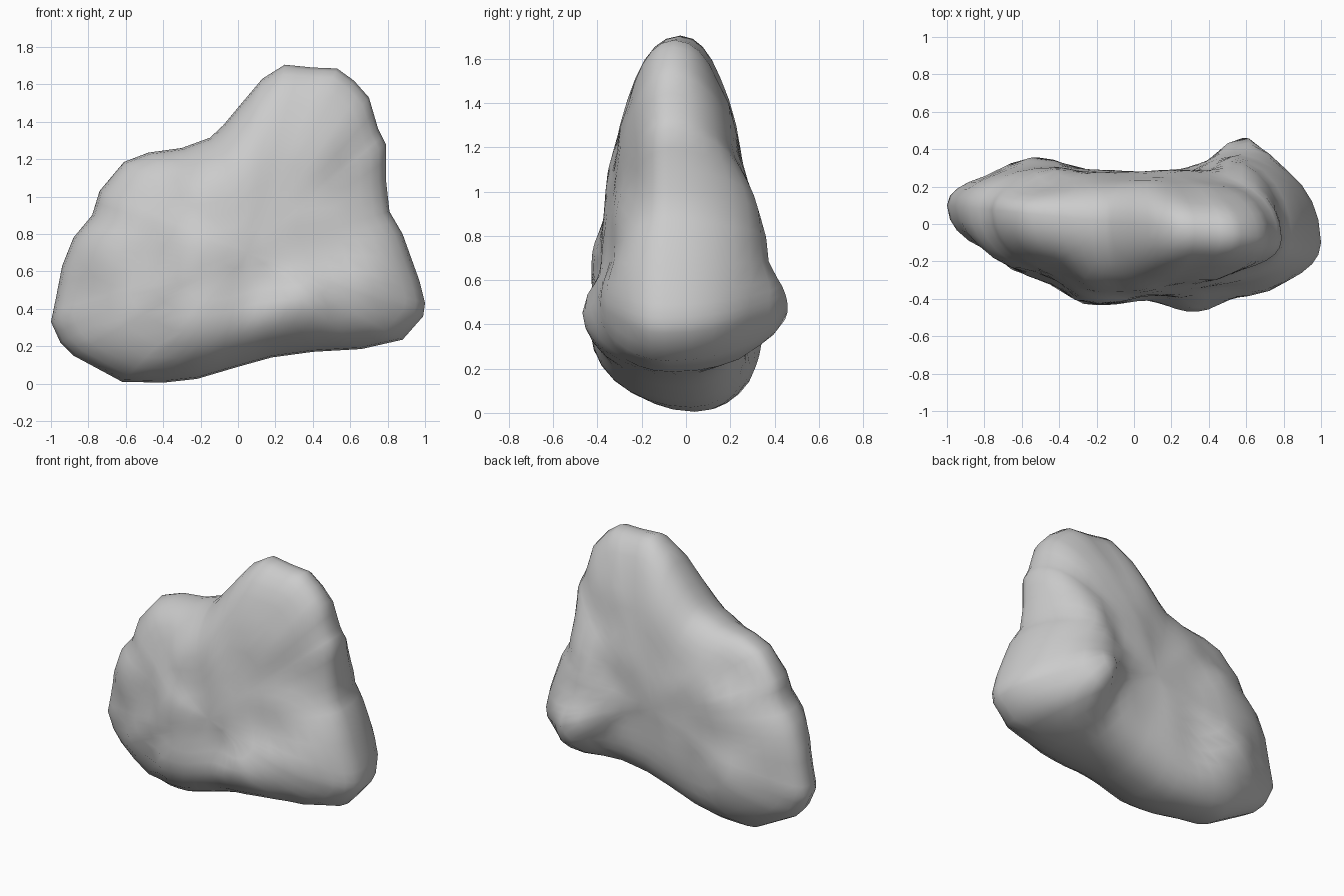
import bpy, bmesh
from math import radians

if "Cube" in bpy.data.objects:
    bpy.data.objects.remove(bpy.data.objects["Cube"])

# Front silhouette of the boulder (x, z)
OUTLINE = [(-.62, .01), (-.4, .005), (-.22, .025), (0, .09), (.18, .14), (.4, .17),
           (.66, .185), (.88, .235), (.99, .36), (1, .43), (.97, .55), (.88, .8),
           (.81, .92), (.79, 1.1), (.79, 1.28), (.75, 1.36), (.7, 1.53), (.62, 1.62),
           (.53, 1.685), (.4, 1.69), (.25, 1.705), (.13, 1.63), (.02, 1.5), (-.08, 1.38),
           (-.15, 1.315), (-.3, 1.26), (-.48, 1.235), (-.61, 1.185), (-.74, 1.03),
           (-.78, .9), (-.88, .78), (-.94, .63), (-.975, .45), (-1, .33), (-.95, .22),
           (-.88, .15)]
# Depth samples (x, z, y) of the front and back surfaces
FRONT = [(-.85, .4, -.2), (-.55, .3, -.31), (-.55, .7, -.28), (-.5, 1.1, -.25),
         (-.2, .3, -.45), (-.2, .65, -.43), (-.1, 1, -.37), (.15, .6, -.38),
         (.3, .4, -.49), (.65, .45, -.41), (.5, .8, -.34), (.35, 1.2, -.32),
         (.4, 1.5, -.29), (.65, 1.1, -.27), (.88, .4, -.37)]
BACK = [(-.85, .4, .31), (-.55, .35, .38), (-.5, .8, .32), (-.5, 1.1, .22),
        (-.2, .4, .29), (-.2, .8, .28), (-.05, 1.1, .25), (.15, .5, .27),
        (.3, .9, .29), (.4, 1.3, .24), (.4, 1.55, .2), (.6, .45, .51),
        (.62, .8, .4), (.36, .38, .28), (.82, .42, .4)]
CX, CZ = .05, .7
RINGS = [.985, .95, .89, .81, .71, .6, .48, .36, .24, .12]


def depth(samples, x, z):
    """Smoothly blend the depth samples around (x, z)."""
    total = value = 0
    for sx, sz, sy in samples:
        w = 1 / ((x - sx) ** 2 + (z - sz) ** 2 + .012) ** 2
        total += w
        value += w * sy
    return value / total


def surface(samples, x, z, s):
    edge = -.1 * x
    return edge + (depth(samples, x, z) - edge) * (1 - s ** 4) ** .5


# Split every silhouette edge once
rim = []
for i, (x, z) in enumerate(OUTLINE):
    nx, nz = OUTLINE[(i + 1) % len(OUTLINE)]
    rim += [(x, z), ((x + nx) / 2, (z + nz) / 2)]
n = len(rim)

# Front and back shells share the rim and close at a pole
bm = bmesh.new()
rim_verts = [bm.verts.new((x, -.1 * x, z)) for x, z in rim]
for samples in (FRONT, BACK):
    outer = rim_verts
    for s in RINGS:
        inner = []
        for x, z in rim:
            px, pz = CX + (x - CX) * s, CZ + (z - CZ) * s
            inner.append(bm.verts.new((px, surface(samples, px, pz, s), pz)))
        for i in range(n):
            j = (i + 1) % n
            bm.faces.new((outer[i], outer[j], inner[j], inner[i]))
        outer = inner
    pole = bm.verts.new((CX, surface(samples, CX, CZ, 0), CZ))
    for i in range(n):
        bm.faces.new((outer[i], outer[(i + 1) % n], pole))
bmesh.ops.recalc_face_normals(bm, faces=bm.faces[:])

mesh = bpy.data.meshes.new("boulder")
bm.to_mesh(mesh)
bm.free()
boulder = bpy.data.objects.new("boulder", mesh)
bpy.context.collection.objects.link(boulder)
bpy.context.view_layer.objects.active = boulder
boulder.select_set(True)
bpy.ops.object.shade_smooth_by_angle(angle=radians(60))
